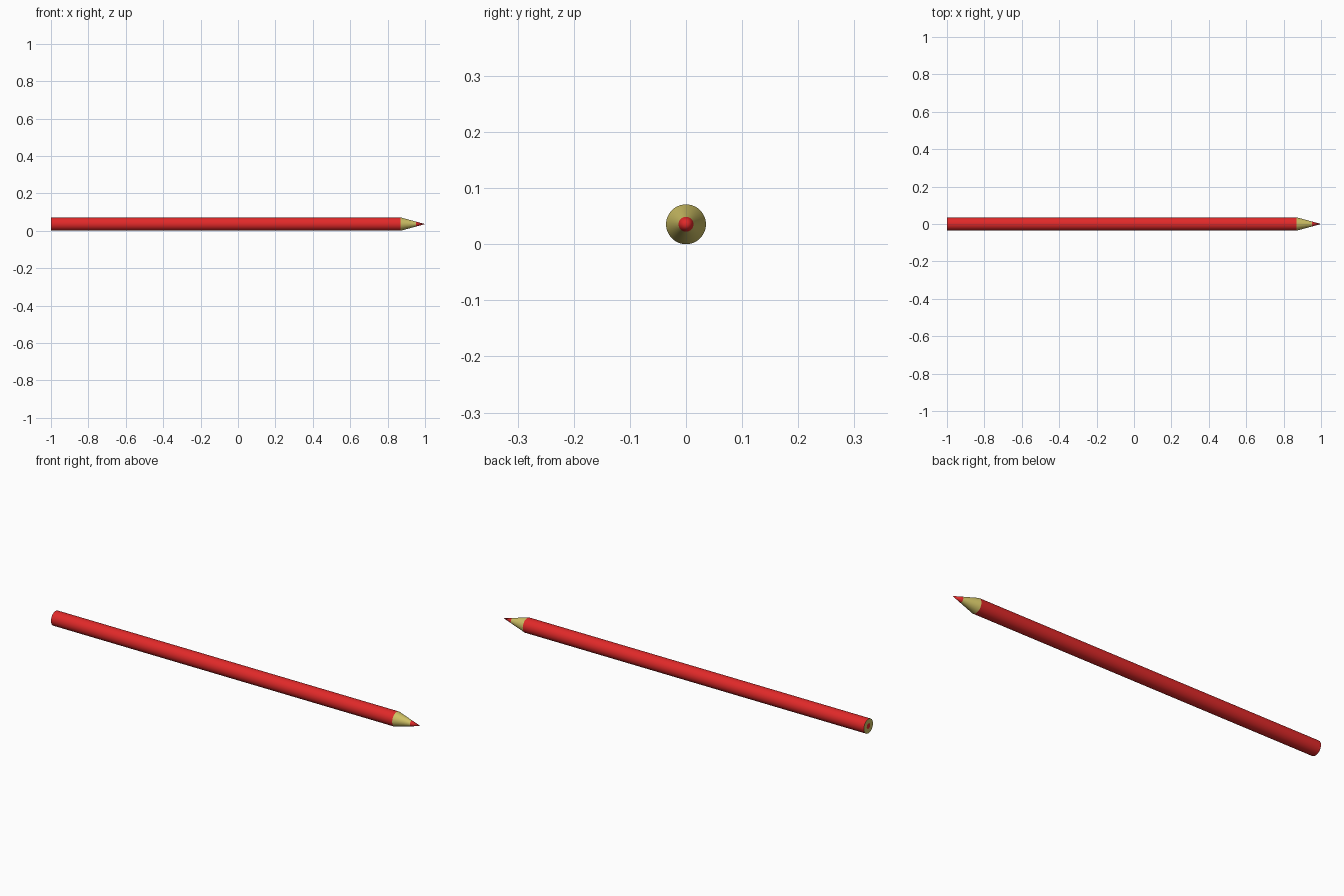
import bpy, bmesh, math

if "Cube" in bpy.data.objects:
    bpy.data.objects.remove(bpy.data.objects["Cube"])

SIDES = 48
R, CORE = 0.0355, 0.0133           # barrel and lead radius
BACK, SHOULDER, TIP = -1.0, 0.87, 1.0
LEAD_X = TIP - (TIP - SHOULDER) * CORE / R   # where the lead leaves the wood


def material(name, rgb):
    mat = bpy.data.materials.new(name)
    mat.diffuse_color = (*rgb, 1)
    mat.use_nodes = True
    mat.node_tree.nodes["Principled BSDF"].inputs["Base Color"].default_value = mat.diffuse_color
    return mat


def lathe(name, profiles, mat):
    """Revolve (x, radius) profiles, ordered back to tip, around the pencil axis."""
    bm = bmesh.new()
    for profile in profiles:
        rings = []
        for x, r in profile:
            if r == 0:
                rings.append([bm.verts.new((x, 0, R))] * SIDES)
            else:
                angles = [math.tau * j / SIDES for j in range(SIDES)]
                rings.append([bm.verts.new((x, r * math.cos(a), R + r * math.sin(a)))
                              for a in angles])
        for a, b in zip(rings, rings[1:]):
            for j in range(SIDES):
                k = (j + 1) % SIDES
                corners = list(dict.fromkeys((a[j], a[k], b[k], b[j])))
                bm.faces.new(corners)
    mesh = bpy.data.meshes.new(name)
    bm.to_mesh(mesh)
    bm.free()
    mesh.materials.append(mat)
    obj = bpy.data.objects.new(name, mesh)
    bpy.context.collection.objects.link(obj)
    bpy.context.view_layer.objects.active = obj
    obj.select_set(True)
    bpy.ops.object.shade_smooth_by_angle(angle=math.radians(30))
    obj.select_set(False)
    return obj


red = material("red", (0.75, 0.022, 0.022))
wood = material("wood", (0.62, 0.53, 0.13))

# Painted barrel
lathe("painted_barrel", [[(BACK, R), (SHOULDER, R)]], red)

# Bare wood: ring on the cut back end and the sharpened cone
lathe("wood", [[(BACK, CORE), (BACK, R)],
               [(SHOULDER, R), (LEAD_X, CORE)]], wood)

# Coloured lead: core at the back end and the pointed tip
lathe("lead", [[(BACK, 0), (BACK, CORE)],
               [(LEAD_X, CORE), (TIP, 0)]], red)
